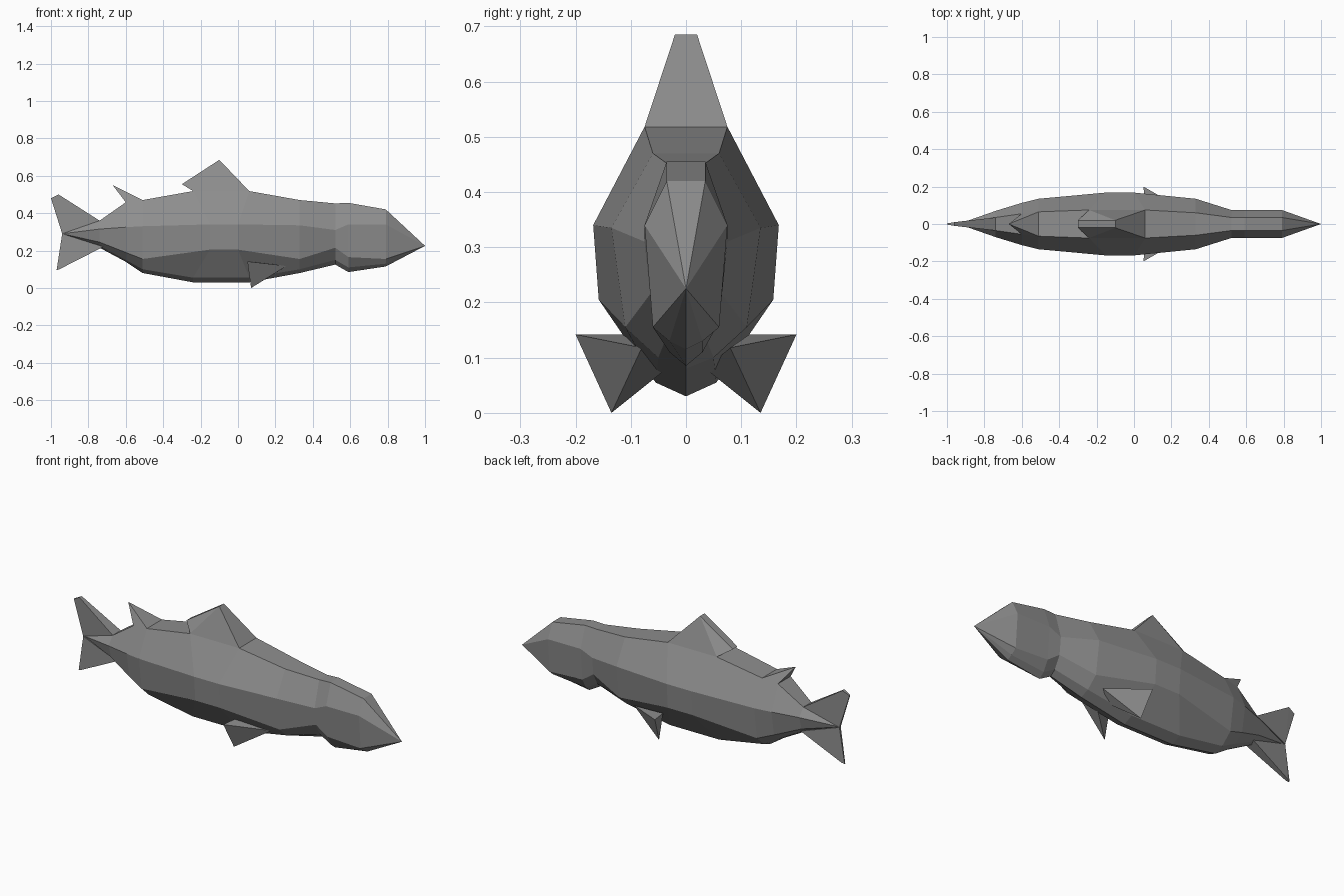
import bpy, bmesh

if "Cube" in bpy.data.objects:
    bpy.data.objects.remove(bpy.data.objects["Cube"])

# Dark grey skin
skin = bpy.data.materials.new("dark_grey")
skin.diffuse_color = (.27, .27, .27, 1)
skin.use_nodes = True
skin.node_tree.nodes["Principled BSDF"].inputs["Base Color"].default_value = skin.diffuse_color


def finish(name, bm):
    bmesh.ops.recalc_face_normals(bm, faces=bm.faces)
    mesh = bpy.data.meshes.new(name)
    bm.to_mesh(mesh)
    bm.free()
    mesh.materials.append(skin)
    obj = bpy.data.objects.new(name, mesh)
    bpy.context.collection.objects.link(obj)
    return obj


def hull(name, points, mirror=False):
    """Solid fin through the given points, mirrored into y and -y if asked."""
    bm = bmesh.new()
    for x, y, z in points:
        bm.verts.new((x, y, z))
        if mirror and y:
            bm.verts.new((x, -y, z))
    bmesh.ops.convex_hull(bm, input=bm.verts)
    return finish(name, bm)


# Body: x, flank x, then back (y,z), flank (y,z), lower side (y,z), belly (y,z), keel z
sections = [
    (-.74, -.74, .035, .36, .07, .315, .05, .245, .02, .225, .215),
    (-.60, -.60, .055, .458, .113, .325, .09, .19, .04, .15, .14),
    (-.51, -.51, .065, .47, .135, .33, .11, .155, .05, .10, .08),
    (-.24, -.15, .075, .518, .168, .34, .158, .205, .055, .055, .03),
    (.06, 0, .075, .518, .168, .34, .158, .205, .055, .055, .03),
    (.33, .33, .06, .47, .135, .335, .11, .155, .05, .10, .08),
    (.52, .52, .035, .452, .075, .31, .065, .215, .03, .15, .125),
    (.59, .59, .035, .455, .075, .34, .06, .165, .03, .11, .085),
    (.79, .79, .035, .42, .075, .34, .06, .155, .03, .13, .115),
]
bm = bmesh.new()
rings = []
for x, fx, ty, tz, wy, wz, ly, lz, by, bz, kz in sections:
    side = [(x, ty, tz), (fx, wy, wz), (fx, ly, lz), (x, by, bz)]
    loop = side + [(x, 0, kz)] + [(a, -b, c) for a, b, c in reversed(side)]
    rings.append([bm.verts.new(p) for p in loop])
n = len(rings[0])
for a, b in zip(rings, rings[1:]):
    for i in range(n):
        j = (i + 1) % n
        bm.faces.new((a[i], a[j], b[j], b[i]))
for ring, tip in ((rings[0], (-.94, 0, .29)), (rings[-1], (1.0, 0, .225))):
    v = bm.verts.new(tip)
    for i in range(n):
        bm.faces.new((ring[i], ring[(i + 1) % n], v))
finish("body", bm)

# Fins along the back
hull("dorsal_fin", [(.06, .075, .518), (-.24, .075, .518),
                    (-.10, .02, .685), (-.30, .02, .555)], True)
hull("rear_back_fin", [(-.51, .065, .47), (-.60, .055, .458),
                       (-.67, 0, .55)], True)

# Tail lobes
hull("tail_upper_lobe", [(-.74, .035, .36), (-.94, .006, .29),
                         (-.96, .01, .50), (-1.0, .003, .48)], True)
hull("tail_lower_lobe", [(-.72, .03, .22), (-.94, .006, .29),
                         (-.97, .003, .095), (-.955, .008, .10)], True)

# Pectoral fins
for name, s in (("left_pectoral_fin", 1), ("right_pectoral_fin", -1)):
    pts = [(.26, .08, .118), (.20, .035, .08), (.05, .20, .142),
           (.07, .135, 0), (.06, .115, .142)]
    hull(name, [(x, s * y, z) for x, y, z in pts])
